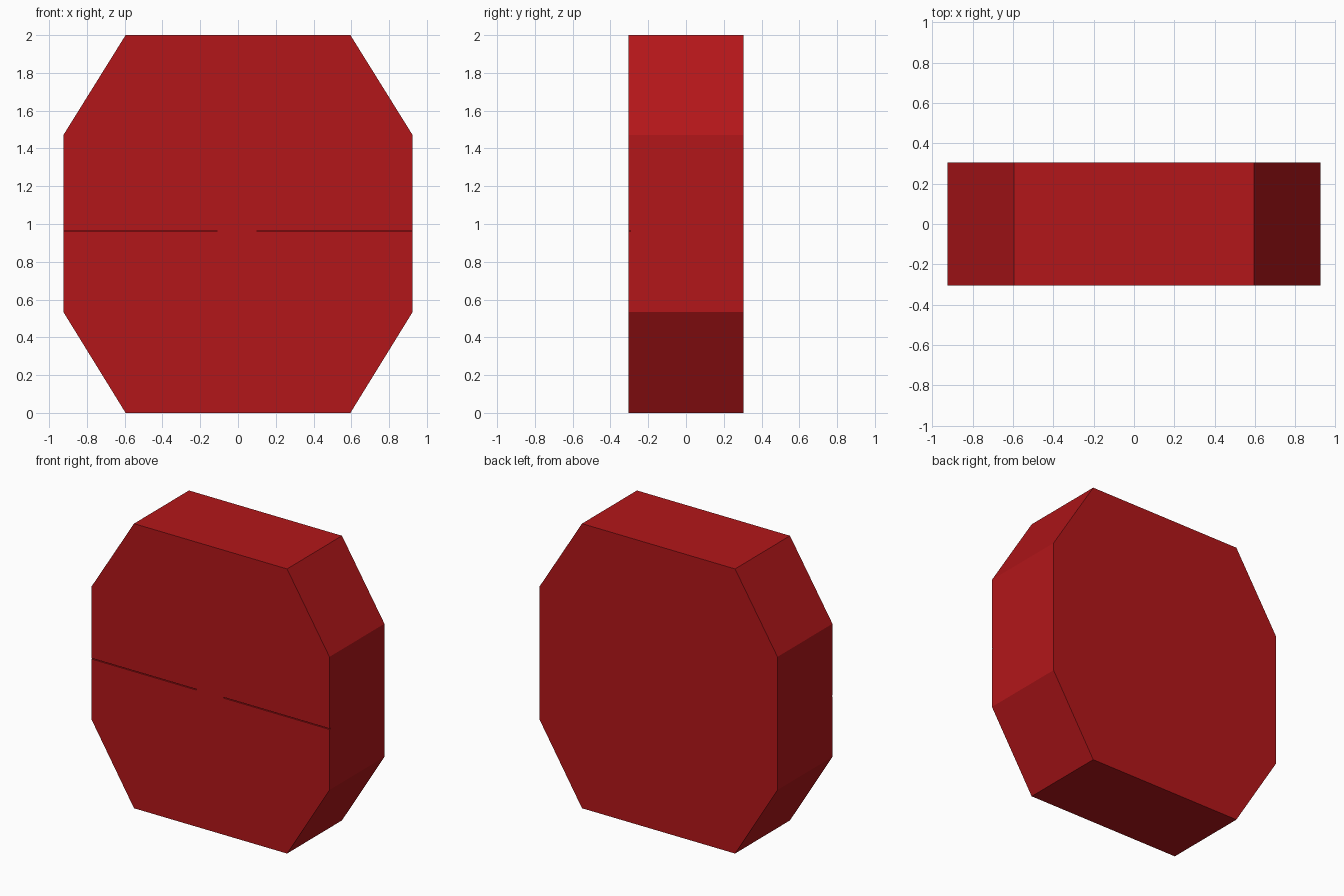
import bpy, bmesh

if "Cube" in bpy.data.objects:
    bpy.data.objects.remove(bpy.data.objects["Cube"])

red = bpy.data.materials.new("red")
red.diffuse_color = (0.45, 0.008, 0.01, 1)
red.use_nodes = True
red.node_tree.nodes["Principled BSDF"].inputs["Base Color"].default_value = red.diffuse_color


def prism(name, outline, y0, y1, inward=False):
    """Extrude an (x, z) outline from y0 to y1."""
    bm = bmesh.new()
    face = bm.faces.new([bm.verts.new((x, y0, z)) for x, z in outline])
    ext = bmesh.ops.extrude_face_region(bm, geom=[face], use_keep_orig=True)
    moved = [g for g in ext["geom"] if isinstance(g, bmesh.types.BMVert)]
    bmesh.ops.translate(bm, verts=moved, vec=(0, y1 - y0, 0))
    bmesh.ops.recalc_face_normals(bm, faces=bm.faces)
    if inward:
        bmesh.ops.reverse_faces(bm, faces=bm.faces)
    me = bpy.data.meshes.new(name)
    bm.to_mesh(me)
    bm.free()
    me.materials.append(red)
    ob = bpy.data.objects.new(name, me)
    bpy.context.collection.objects.link(ob)
    return ob


def rect(x0, x1, z0, z1):
    return [(x0, z0), (x1, z0), (x1, z1), (x0, z1)]


FRONT, BACK, RECESS = -0.305, 0.305, -0.295
W, LOW, HIGH = 0.925, 0.535, 1.47

# Octagonal body
right = [(0.595, 0), (W, LOW), (W, HIGH), (0.595, 2)]
body = prism("body", right + [(-x, z) for x, z in reversed(right)], FRONT, BACK)

# Shallow recess across the front
cutter = prism("recess_cutter", rect(-1.2, 1.2, LOW, HIGH), -0.5, RECESS)
cutter.hide_render = True
mod = body.modifiers.new("recess", "BOOLEAN")
mod.operation = "DIFFERENCE"
mod.solver = "EXACT"
mod.object = cutter
bpy.context.view_layer.objects.active = body
bpy.ops.object.modifier_apply(modifier=mod.name)
bpy.data.objects.remove(cutter)

# Two thin front panels with a hairline seam (faces turned inward as shown)
prism("lower_panel", rect(-W, W, LOW, 0.96), FRONT, RECESS, True)
prism("upper_panel", rect(-W, W, 0.966, HIGH), FRONT, RECESS, True)

# Small bridge in the middle of the seam
prism("seam_bridge", rect(-0.11, 0.10, 0.96, 0.966), FRONT, RECESS, True)
